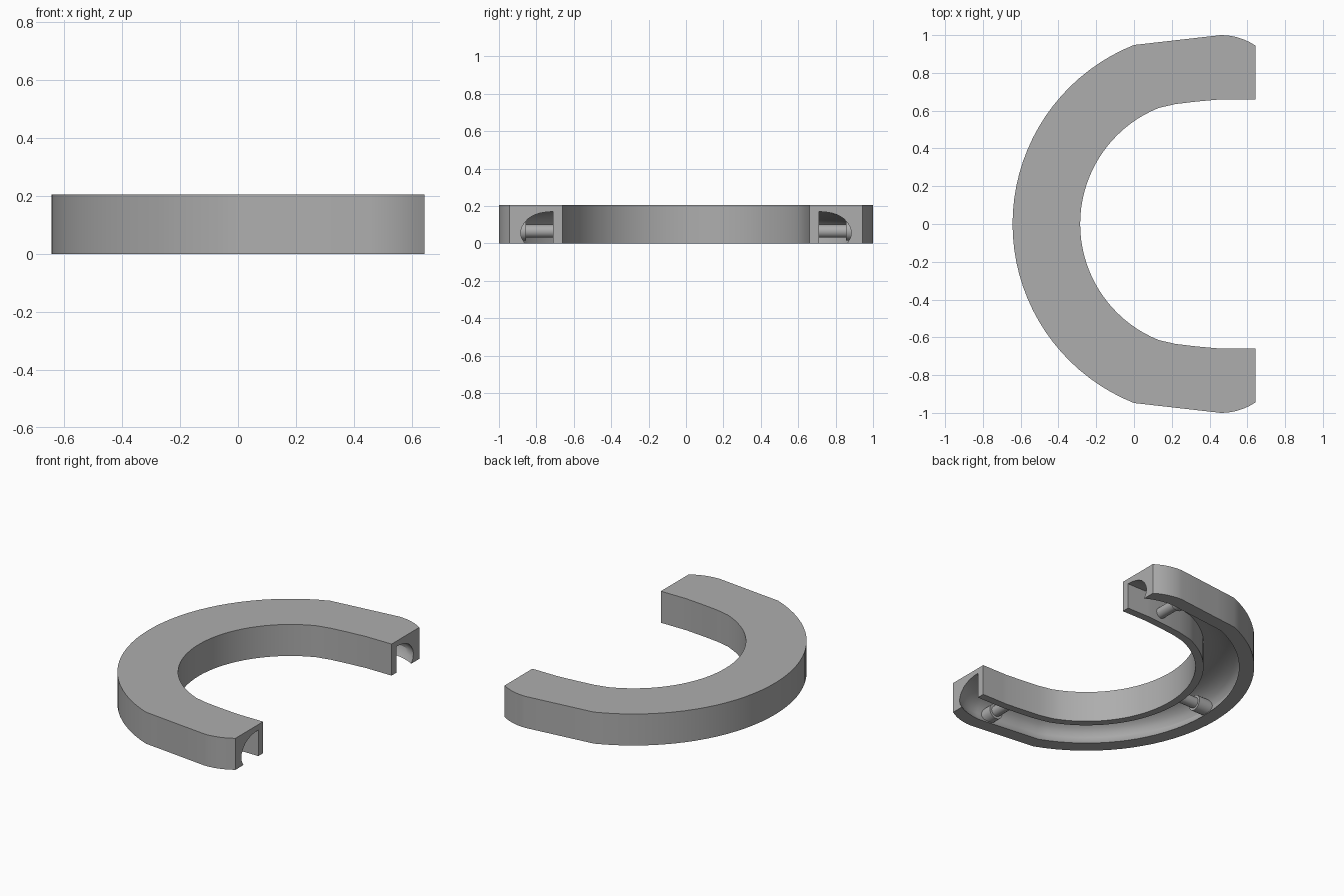
import bpy, bmesh, math
from mathutils import Vector, Matrix

cube = bpy.data.objects.get("Cube")
if cube:
    bpy.data.objects.remove(cube, do_unlink=True)

CENTRE_X, R_OUT, R_IN, HEIGHT, END_X = 0.377, 1.02, 0.662, 0.205, 0.643
PIN_Z = 0.065

grey = bpy.data.materials.new("plain_grey")
grey.use_nodes = True
colour = (0.42, 0.42, 0.42, 1)
grey.diffuse_color = colour
grey.node_tree.nodes["Principled BSDF"].inputs["Base Color"].default_value = colour


def finish(bm, name):
    bmesh.ops.recalc_face_normals(bm, faces=bm.faces)
    mesh = bpy.data.meshes.new(name)
    bm.to_mesh(mesh)
    bm.free()
    obj = bpy.data.objects.new(name, mesh)
    bpy.context.collection.objects.link(obj)
    mesh.materials.append(grey)
    bpy.ops.object.select_all(action='DESELECT')
    obj.select_set(True)
    bpy.context.view_layer.objects.active = obj
    bpy.ops.object.shade_smooth_by_angle(angle=math.radians(25))
    return obj


# Half plan: pairs of outer and inner points, from the middle to the open end
half = []
steps = 18
last = math.pi - math.atan2(0.947, CENTRE_X)
for i in range(steps + 1):
    a = math.pi - (math.pi - math.pi + math.atan2(0.947, CENTRE_X)) * i / steps
    d = Vector((math.cos(a), math.sin(a)))
    c = Vector((CENTRE_X, 0))
    half.append((c + d * R_OUT, c + d * R_IN))
start = half[-1][0]
shoulder = Vector((0.46, 1.0))
for t, inner in ((0.33, (0.22, 0.635)), (0.66, (0.32, 0.647)), (1, (0.46, 0.66))):
    half.append((start.lerp(shoulder, t), Vector(inner)))
for i in range(1, 7):
    x = 0.46 + (END_X - 0.46) * i / 6
    y = 1 - 0.33 + math.sqrt(0.33 ** 2 - (x - 0.46) ** 2)
    half.append((Vector((x, y)), Vector((x, 0.66))))
flip = [(Vector((o.x, -o.y)), Vector((n.x, -n.y))) for o, n in half[1:]]
stations = flip[::-1] + half

# Channel section: position across the channel (0 inner, 1 outer) and height
channel = [(0, 0), (0, 0.17), (0.2, 0.168), (0.4, 0.162), (0.6, 0.15), (0.76, 0.133),
           (0.89, 0.108), (0.97, 0.082), (1, 0.058), (0.97, 0.03), (0.87, 0)]

# C-shaped body, lofted through every station
bm = bmesh.new()
rings = []
for o, n in stations:
    d = (o - n).normalized()
    groove_in, groove_out = n + d * 0.05, o - d * 0.06
    section = [(n, 0)] + [(groove_in.lerp(groove_out, t), z) for t, z in channel]
    section += [(o, 0), (o, HEIGHT), (n, HEIGHT)]
    rings.append([bm.verts.new((p.x, p.y, z)) for p, z in section])
count = len(rings[0])
for r, s in zip(rings, rings[1:]):
    for k in range(count):
        j = (k + 1) % count
        bm.faces.new((r[k], r[j], s[j], s[k]))
for ring in (rings[0], rings[-1]):
    bm.faces.new(ring)
finish(bm, "channel_body")


# Radial pins with a wider boss at the outer wall
def radial_cylinder(name, angle, r0, r1, radius):
    bm = bmesh.new()
    place = (Matrix.Translation((CENTRE_X, 0, PIN_Z)) @ Matrix.Rotation(angle, 4, 'Z')
             @ Matrix.Translation(((r0 + r1) / 2, 0, 0)) @ Matrix.Rotation(math.pi / 2, 4, 'Y'))
    bmesh.ops.create_cone(bm, cap_ends=True, segments=32, radius1=radius, radius2=radius,
                          depth=r1 - r0, matrix=place)
    return finish(bm, name)


for side, angle in (("left", math.pi / 2), ("middle", math.pi), ("right", -math.pi / 2)):
    radial_cylinder(side + "_pin", angle, 0.69, 0.87, 0.035)
    radial_cylinder(side + "_boss", angle, 0.855, 0.975, 0.05)
